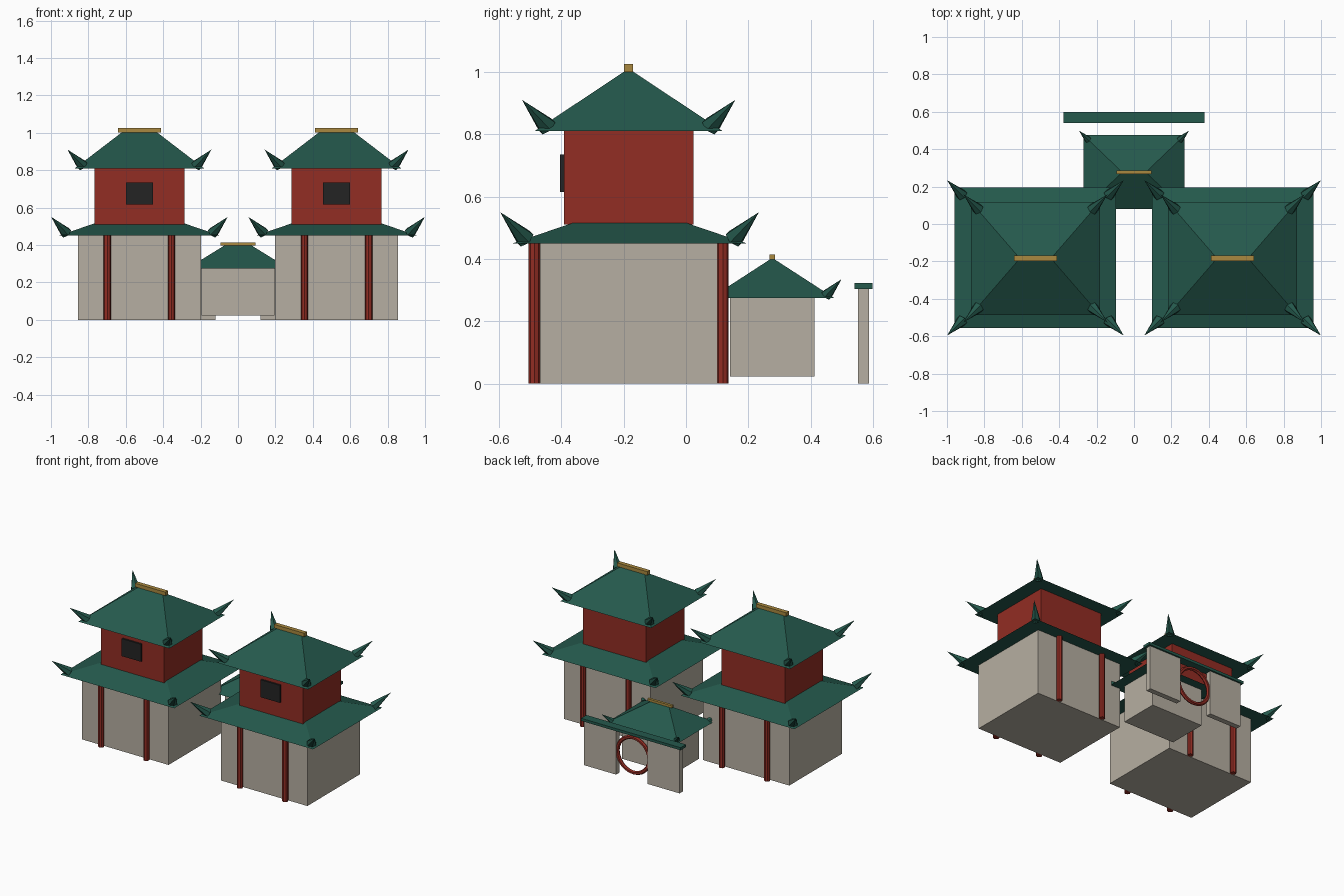
import bpy, bmesh, math
from mathutils import Vector, Matrix

if "Cube" in bpy.data.objects:
    bpy.data.objects.remove(bpy.data.objects["Cube"], do_unlink=True)


def material(name, rgb):
    m = bpy.data.materials.new(name)
    m.use_nodes = True
    m.diffuse_color = (*rgb, 1)
    m.node_tree.nodes["Principled BSDF"].inputs["Base Color"].default_value = (*rgb, 1)
    return m


STONE = material("pale stone", (0.47, 0.43, 0.36))
RED = material("red lacquer", (0.29, 0.026, 0.017))
GREEN = material("green tile", (0.018, 0.1, 0.073))
GOLD = material("gold trim", (0.4, 0.25, 0.05))
DARK = material("dark window", (0.017, 0.017, 0.017))


def finish(name, bm, mat):
    bmesh.ops.recalc_face_normals(bm, faces=bm.faces)
    me = bpy.data.meshes.new(name)
    bm.to_mesh(me)
    bm.free()
    me.materials.append(mat)
    ob = bpy.data.objects.new(name, me)
    bpy.context.scene.collection.objects.link(ob)
    return ob


def frustum(name, mat, x, y, z0, z1, low, top):
    """Block whose half sizes go from low (x, y) at z0 to top (x, y) at z1."""
    bm = bmesh.new()
    bmesh.ops.create_cube(bm, size=2)
    for v in bm.verts:
        half, z = (top, z1) if v.co.z > 0 else (low, z0)
        v.co = (x + v.co.x * half[0], y + v.co.y * half[1], z)
    return finish(name, bm, mat)


def box(name, mat, x, y, z0, z1, hx, hy):
    return frustum(name, mat, x, y, z0, z1, (hx, hy), (hx, hy))


def cone(name, mat, start, end, r0, r1, sides):
    start, end = Vector(start), Vector(end)
    axis = end - start
    bm = bmesh.new()
    bmesh.ops.create_cone(
        bm, cap_ends=True, segments=sides, radius1=r0, radius2=r1, depth=axis.length,
        matrix=Matrix.Translation((start + end) / 2) @ axis.to_track_quat('Z', 'Y').to_matrix().to_4x4())
    return finish(name, bm, mat)


def roof(name, x, y, z0, z1, low, top, s):
    """Hipped roof with an upswept horn on each corner; s scales the horns."""
    frustum(name, GREEN, x, y, z0, z1, low, top)
    for sx in (-1, 1):
        for sy in (-1, 1):
            cx, cy = x + sx * low[0], y + sy * low[1]
            cone(name + "_horn", GREEN,
                 (cx - sx * 0.04 * s, cy - sy * 0.04 * s, z0 + 0.015 * s),
                 (cx + sx * 0.04 * s, cy + sy * 0.04 * s, z0 + 0.1 * s),
                 0.032 * s, 0, 6)


# Twin towers
TY = -0.184
for side, sx in (("left", 1), ("right", -1)):
    x = sx * 0.527
    box(side + "_tower_base", STONE, x, TY, 0, 0.45, 0.328, 0.285)
    for dx in (-0.172, 0.172):
        for dy in (-0.302, 0.302):
            cone(side + "_tower_column", RED, (x + dx, TY + dy, 0), (x + dx, TY + dy, 0.455),
                 0.019, 0.019, 8)
    roof(side + "_lower_roof", x, TY + 0.003, 0.45, 0.522, (0.432, 0.375), (0.22, 0.163), 1)
    box(side + "_upper_storey", RED, x, TY, 0.51, 0.812, 0.24, 0.208)
    box(side + "_window", DARK, x, TY - 0.212, 0.615, 0.735, 0.073, 0.008)
    roof(side + "_upper_roof", x, TY, 0.81, 1.005, (0.345, 0.302), (0.09, 0.008), 1)
    box(side + "_roof_ridge", GOLD, x, TY, 1.0, 1.025, 0.115, 0.0145)

# Small hall between and behind the towers
HY = 0.277
box("hall_body", STONE, 0, HY, 0.022, 0.277, 0.196, 0.136)
roof("hall_roof", 0, HY, 0.275, 0.4, (0.27, 0.198), (0.068, 0.005), 0.6)
box("hall_ridge", GOLD, 0, HY, 0.398, 0.414, 0.093, 0.009)

# Rear wall with a round gate
WY = 0.569
for side, sx in (("left", 1), ("right", -1)):
    box(side + "_wall_panel", STONE, sx * 0.241, WY, 0, 0.305, 0.121, 0.018)
box("wall_cap", GREEN, 0, WY, 0.304, 0.322, 0.378, 0.029)
bpy.ops.mesh.primitive_torus_add(major_segments=24, minor_segments=6, major_radius=0.12,
                                 minor_radius=0.013, location=(0, WY, 0.16),
                                 rotation=(math.pi / 2, 0, 0))
ring = bpy.context.object
ring.name = "round_gate"
ring.data.materials.append(RED)
